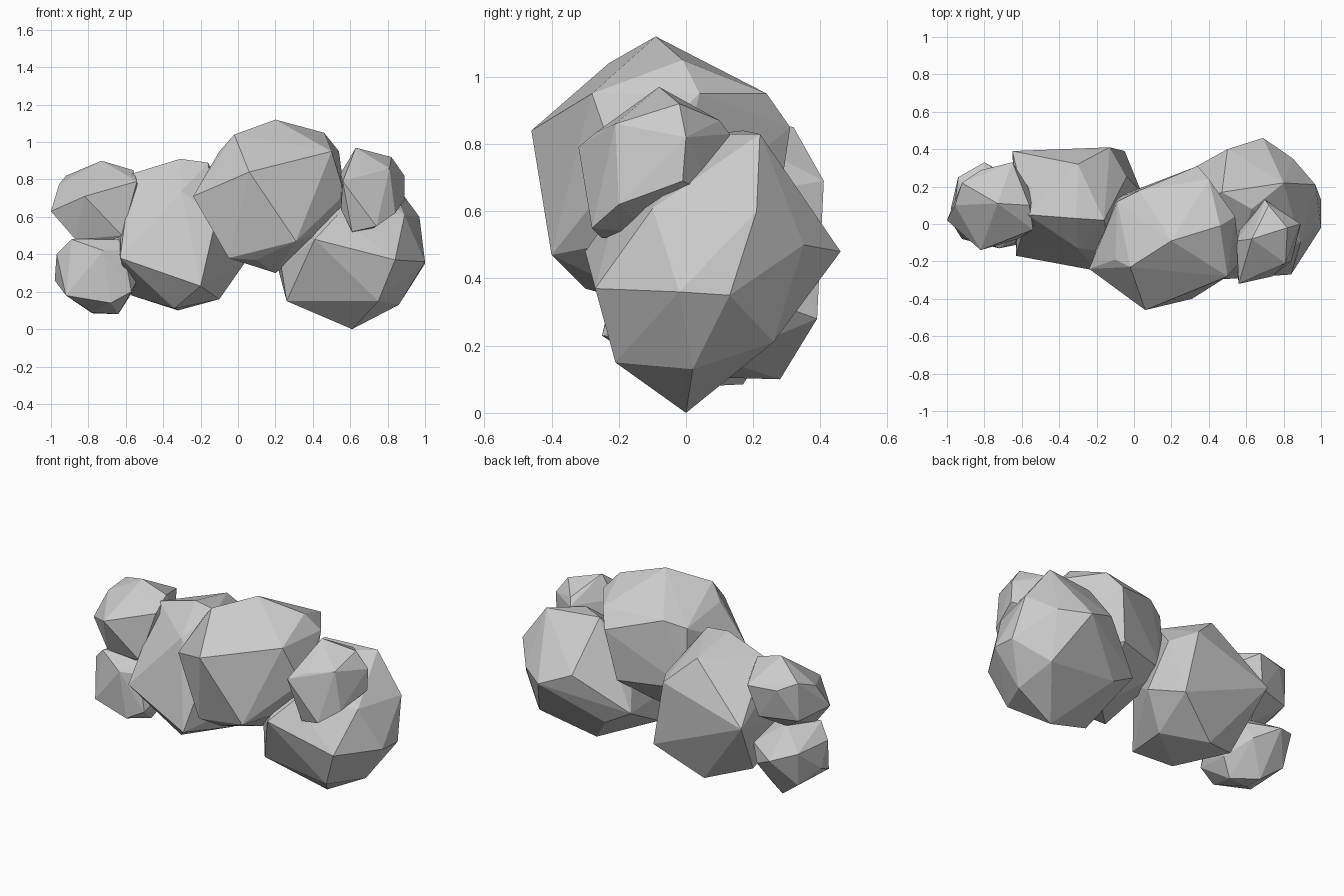
import bpy
import bmesh
import math
from mathutils import Vector, Matrix

default_cube = bpy.data.objects.get("Cube")
if default_cube:
    bpy.data.objects.remove(default_cube, do_unlink=True)

# One plain grey for the whole cluster
grey = bpy.data.materials.new("light_grey")
grey.use_nodes = True
grey.diffuse_color = (0.6, 0.6, 0.6, 1)
grey.node_tree.nodes["Principled BSDF"].inputs["Base Color"].default_value = grey.diffuse_color


def make_lump(name, centre, radii, corners):
    """Faceted lump: a coarse ball whose nearby points give way to chiselled corners."""
    centre = Vector(centre)
    corners = [Vector(corner) for corner in corners]
    bm = bmesh.new()
    placement = (Matrix.Translation(centre)
                 @ Matrix.Diagonal((*radii, 1))
                 @ Matrix.Rotation(math.pi / 5, 4, 'Z'))
    bmesh.ops.create_icosphere(bm, subdivisions=1, radius=1, matrix=placement)

    # Keep only the ball points that no corner replaces
    reach = sum(radii) / 6
    kept = [vert.co.copy() for vert in bm.verts
            if all((vert.co - corner).length > reach for corner in corners)]
    bm.clear()

    # Wrap a tight flat-faced skin around all points
    for point in kept + corners:
        bm.verts.new(point)
    skin = bmesh.ops.convex_hull(bm, input=list(bm.verts))
    inside = {item for item in skin["geom_interior"] + skin["geom_unused"]
              if isinstance(item, bmesh.types.BMVert)}
    bmesh.ops.delete(bm, geom=list(inside), context='VERTS')
    bmesh.ops.recalc_face_normals(bm, faces=list(bm.faces))

    mesh = bpy.data.meshes.new(name)
    bm.to_mesh(mesh)
    bm.free()
    mesh.materials.append(grey)
    lump = bpy.data.objects.new(name, mesh)
    bpy.context.collection.objects.link(lump)
    return lump


# Tall lump in the middle, leaning forward
make_lump("upper_middle_lump", (.18, -.06, .71), (.39, .38, .39), [
    (.2, -.09, 1.12), (.06, -.46, .84), (-.24, -.24, .71), (.57, -.2, .72),
    (-.05, -.31, .38), (.1, -.3, .37), (.31, -.4, .47), (.34, .31, .85),
    (.2, -.05, .3), (-.02, -.23, 1.04), (.46, -.01, 1.05), (-.09, .12, .9),
    (.5, -.28, .95), (.4, .24, .95), (.03, .18, .94), (-.1, -.19, .95),
    (.54, .04, .95),
])

# Big lump on the model's right
make_lump("right_big_lump", (-.3, .09, .49), (.36, .31, .39), [
    (-.3, -.13, .74), (-.31, .03, .91), (-.3, .32, .85), (-.57, .05, .83),
    (-.16, .02, .89), (-.2, -.25, .23), (-.63, -.17, .38), (-.65, .39, .53),
    (-.13, .41, .69), (-.32, .28, .1), (-.34, -.07, .11), (-.1, .1, .16),
    (.04, .17, .36), (-.05, .39, .28), (-.57, .16, .18), (-.12, -.15, .58),
])

# Big lump on the model's left, reaching the ground
make_lump("left_big_lump", (.63, .08, .43), (.36, .34, .4), [
    (.61, 0, 0), (.26, -.11, .15), (.75, -.21, .15), (.86, .02, .13),
    (.84, -.27, .37), (1, .13, .35), (1, -.02, .36), (.69, .46, .48),
    (.97, .21, .6), (.8, .22, .83), (.41, -.3, .48), (.47, .17, .84),
    (.82, .26, .21), (.21, .24, .34), (.23, -.08, .34), (.5, .4, .56),
    (.85, .35, .5),
])

# Small lump resting on the left big lump
make_lump("left_small_lump", (.71, -.09, .74), (.18, .21, .21), [
    (.63, -.08, .97), (.56, -.32, .79), (.81, -.21, .86), (.61, -.25, .52),
    (.74, -.28, .55), (.89, 0, .82), (.89, -.01, .69), (.82, -.02, .92),
    (.7, .13, .83), (.84, -.2, .62), (.55, -.24, .64), (.72, .1, .87),
])

# Pair of small lumps at the model's right end
make_lump("right_upper_small_lump", (-.76, .1, .68), (.22, .22, .21), [
    (-1, .02, .63), (-.82, -.14, .71), (-.73, .11, .9), (-.92, .22, .82),
    (-.65, .33, .78), (-.53, .14, .72), (-.54, -.03, .79), (-.62, -.08, .5),
    (-.72, -.02, .45), (-.87, -.03, .48), (-.56, .1, .85),
])
make_lump("right_lower_small_lump", (-.76, .1, .28), (.21, .21, .21), [
    (-.98, .08, .26), (-.97, 0, .4), (-.64, .07, .08), (-.92, -.08, .18),
    (-.68, -.12, .14), (-.53, 0, .28), (-.8, .33, .35), (-.78, .05, .09),
    (-.61, -.09, .42), (-.89, -.05, .48), (-.94, .25, .4), (-.72, -.13, .42),
    (-.64, -.05, .48), (-.57, -.1, .2), (-.66, .25, .27), (-.78, .17, .085),
])
